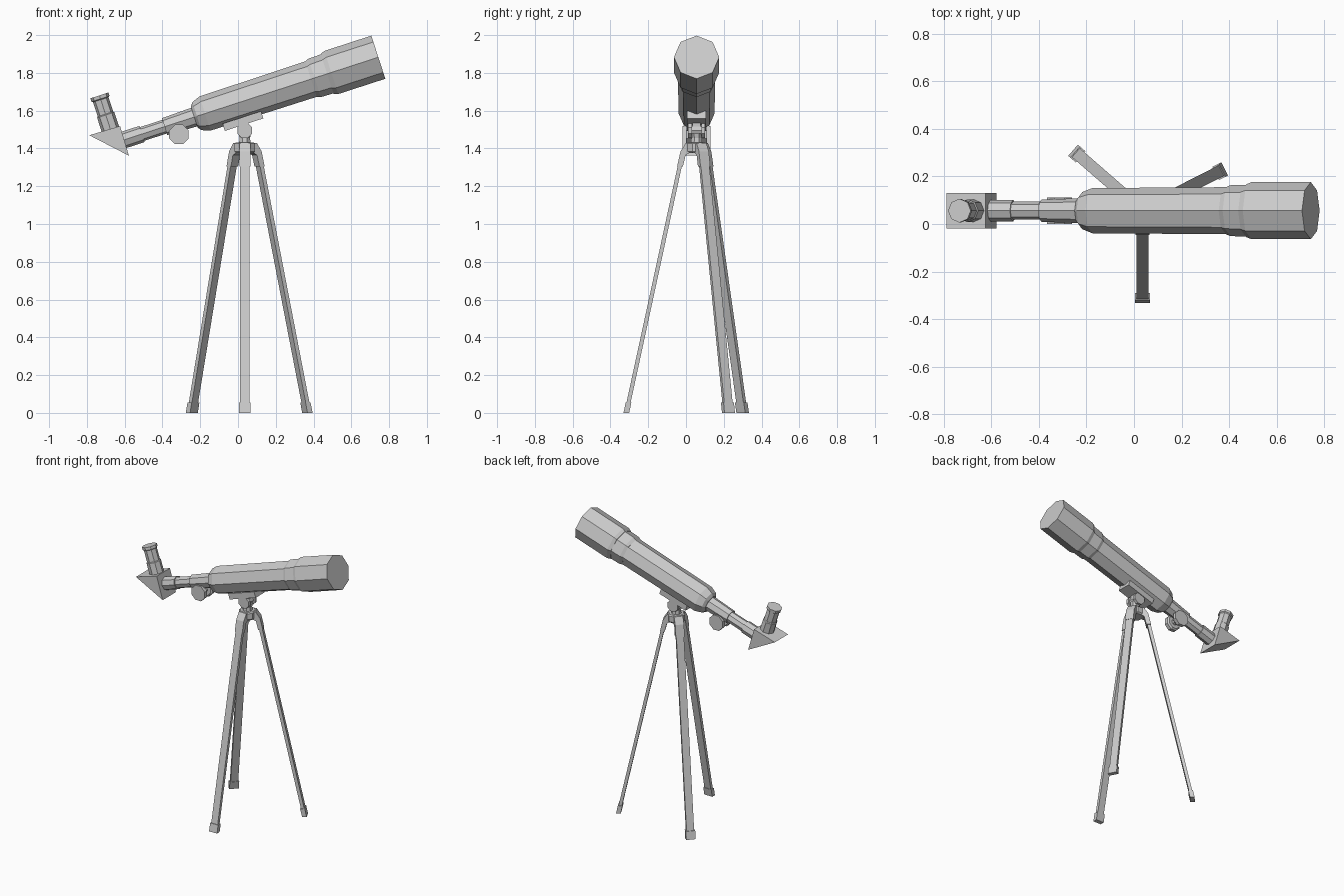
import bpy, bmesh
from math import cos, sin, pi, radians
from mathutils import Matrix, Vector

if "Cube" in bpy.data.objects:
    bpy.data.objects.remove(bpy.data.objects["Cube"])

CX, CY = 0.036, 0.056                      # tripod centre
TILT = radians(18)
# Optical frame: X runs along the tube (0 at the front end), Z is perpendicular, up
TUBE = Matrix.Translation((0.743, CY, 1.883)) @ Matrix.Rotation(-TILT, 4, 'Y')
ALONG = TUBE @ Matrix.Rotation(pi / 2, 4, 'Y')   # lathe axis along the tube


def finish(name, bm, matrix):
    bmesh.ops.recalc_face_normals(bm, faces=bm.faces)
    bm.transform(matrix)
    mesh = bpy.data.meshes.new(name)
    bm.to_mesh(mesh)
    bm.free()
    obj = bpy.data.objects.new(name, mesh)
    bpy.context.collection.objects.link(obj)
    return obj


def lathe(name, profile, matrix, sides=8, turn=0.0):
    """Closed turned part; profile is (axial, radius) pairs along local Z."""
    bm = bmesh.new()
    rings = [[bm.verts.new((r * cos(2 * pi * i / sides + turn),
                            r * sin(2 * pi * i / sides + turn), z))
              for i in range(sides)] for z, r in profile]
    for a, b in zip(rings, rings[1:]):
        for i in range(sides):
            j = (i + 1) % sides
            bm.faces.new((a[i], a[j], b[j], b[i]))
    bm.faces.new(rings[0])
    bm.faces.new(rings[-1])
    finish(name, bm, matrix)


def slab(name, outline, half, matrix):
    """Outline in local XZ, extruded to +-half along local Y."""
    bm = bmesh.new()
    face = bm.faces.new([bm.verts.new((x, -half, z)) for x, z in outline])
    new = bmesh.ops.extrude_face_region(bm, geom=[face])['geom']
    bmesh.ops.translate(bm, vec=Vector((0, 2 * half, 0)),
                        verts=[v for v in new if isinstance(v, bmesh.types.BMVert)])
    finish(name, bm, matrix)


# Main tube with rounded rear, collar and dew hood
lathe("main_tube", [(-1.025, 0.058), (-1.01, 0.078), (-0.965, 0.095), (-0.34, 0.099)], ALONG)
lathe("tube_collar", [(-0.375, 0.099), (-0.355, 0.107), (-0.27, 0.109)], ALONG)
lathe("dew_hood", [(-0.285, 0.111), (-0.262, 0.12), (0, 0.12)], ALONG)

# Focuser, draw tube and its end collar
lathe("focuser_body", [(-1.19, 0.047), (-1.015, 0.052)], ALONG)
lathe("draw_tube", [(-1.33, 0.038), (-1.18, 0.038)], ALONG)
lathe("draw_tube_collar", [(-1.43, 0.045), (-1.315, 0.045)], ALONG)

# Star diagonal prism and eyepiece
slab("diagonal_prism", [(-1.583, 0.08), (-1.417, -0.088), (-1.413, 0.076)], 0.074, TUBE)
lathe("eyepiece", [(0.06, 0.048), (0.155, 0.048), (0.16, 0.043), (0.24, 0.043),
                   (0.245, 0.05), (0.264, 0.05)],
      TUBE @ Matrix.Translation((-1.467, 0, 0)))


# Focus knobs on an axle
def cross(x, z):
    """Lathe axis along world Y at the given x and z."""
    return Matrix.Translation((x, CY, z)) @ Matrix.Rotation(-pi / 2, 4, 'X')


lathe("focus_axle", [(-0.03, 0.022), (0.03, 0.022)], cross(-0.313, 1.474))
for side, tag in ((-1, "front"), (1, "back")):
    lathe("focus_knob_" + tag, [(side * 0.02, 0.046), (side * 0.03, 0.056), (side * 0.055, 0.056)],
          cross(-0.313, 1.474), turn=pi / 8)
    # Mount cheeks either side of the pivot
    lathe("mount_cheek_" + tag, [(side * 0.025, 0.042), (side * 0.045, 0.042)],
          cross(CX, 1.495), turn=pi / 8)

# Saddle plate, pivot, neck and hub
slab("saddle_plate", [(-0.893, -0.08), (-0.893, -0.12), (-0.679, -0.12), (-0.679, -0.08)], 0.05, TUBE)
lathe("mount_pivot", [(-0.03, 0.03), (0.03, 0.03)], cross(CX, 1.495))
slab("mount_tongue", [(-0.02, 1.47), (0.02, 1.47), (0.02, 1.56), (-0.02, 1.55)], 0.022,
     Matrix.Translation((CX, CY, 0)))
CENTRE = Matrix.Translation((CX, CY, 0))
lathe("mount_neck", [(1.42, 0.034), (1.455, 0.03), (1.48, 0.036)], CENTRE, turn=pi / 8)
lathe("tripod_hub", [(1.375, 0.05), (1.385, 0.058), (1.425, 0.058), (1.432, 0.05)], CENTRE, turn=pi / 8)

# Three tripod legs, each with a top clamp and a foot
R0, R1, ZT = 0.372, 0.073, 1.38


def strip(z0, z1, t):
    at = lambda z: R0 + (R1 - R0) * z / ZT
    return [(at(z0) - t, z0), (at(z0) + t, z0), (at(z1) + t, z1), (at(z1) - t, z1)]


for i, angle in enumerate((270, 27, 139), 1):
    m = CENTRE @ Matrix.Rotation(radians(angle), 4, 'Z')
    slab(f"leg_{i}", strip(0.02, ZT, 0.011), 0.025, m)
    slab(f"leg_foot_{i}", strip(0, 0.055, 0.015), 0.031, m)
    slab(f"leg_clamp_{i}", [(0.03, 1.43), (0.056, 1.43), (0.085, 1.385), (0.103, 1.305),
                            (0.072, 1.305), (0.058, 1.365), (0.03, 1.38)], 0.029, m)
